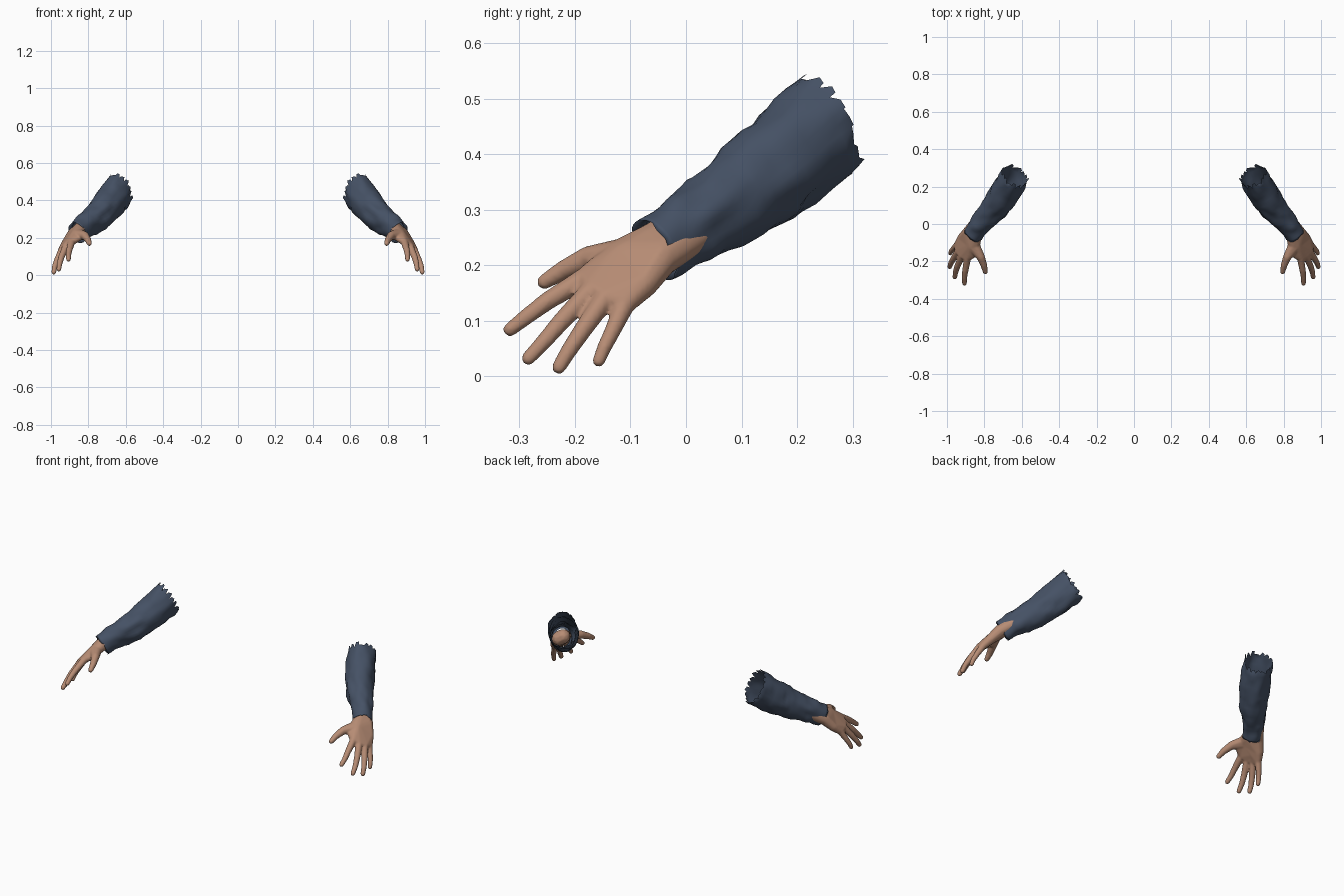
import bpy, bmesh, math, random
from mathutils import Vector, noise

if "Cube" in bpy.data.objects:
    bpy.data.objects.remove(bpy.data.objects["Cube"])

random.seed(4)


def material(name, color):
    m = bpy.data.materials.new(name)
    m.diffuse_color = (*color, 1)
    m.use_nodes = True
    m.node_tree.nodes["Principled BSDF"].inputs["Base Color"].default_value = m.diffuse_color
    return m


SKIN = material("skin", (0.47, 0.262, 0.175))
CLOTH = material("blue cloth", (0.060, 0.083, 0.130))


def make_object(name, bm, mat):
    mesh = bpy.data.meshes.new(name)
    bm.to_mesh(mesh)
    bm.free()
    mesh.materials.append(mat)
    for p in mesh.polygons:
        p.use_smooth = True
    ob = bpy.data.objects.new(name, mesh)
    bpy.context.collection.objects.link(ob)
    return ob


def mirror(ob):
    m = ob.modifiers.new("mirror", "MIRROR")
    m.use_mirror_merge = False


def hull(bm, balls):
    """Convex skin around balls given as (x, y, z, radius)."""
    part = bmesh.new()
    for x, y, z, r in balls:
        res = bmesh.ops.create_icosphere(part, subdivisions=2, radius=r)
        bmesh.ops.translate(part, verts=res["verts"], vec=(x, y, z))
    faces = part.faces[:]
    bmesh.ops.delete(part, geom=faces, context="FACES_ONLY")
    bmesh.ops.delete(part, geom=part.edges[:], context="EDGES_FACES")
    res = bmesh.ops.convex_hull(part, input=part.verts[:])
    loose = [v for v in part.verts if not v.link_faces]
    bmesh.ops.delete(part, geom=loose, context="VERTS")
    tmp = bpy.data.meshes.new("tmp")
    part.to_mesh(tmp)
    part.free()
    bm.from_mesh(tmp)
    bpy.data.meshes.remove(tmp)


def chain(bm, balls):
    for a, b in zip(balls, balls[1:]):
        hull(bm, [a, b])


# Hand: palm, wrist, fingers and thumb fused into one skin
hand = bmesh.new()
index = [(0.890, -0.180, 0.178, 0.020), (0.902, -0.250, 0.135, 0.017), (0.907, -0.286, 0.108, 0.015),
         (0.906, -0.317, 0.084, 0.013)]
middle = [(0.918, -0.168, 0.158, 0.020), (0.944, -0.225, 0.098, 0.017), (0.954, -0.256, 0.062, 0.015),
          (0.958, -0.284, 0.032, 0.013)]
ring = [(0.938, -0.144, 0.142, 0.020), (0.966, -0.186, 0.083, 0.017), (0.980, -0.211, 0.046, 0.015),
        (0.985, -0.229, 0.016, 0.013)]
pinky = [(0.944, -0.110, 0.130, 0.019), (0.967, -0.133, 0.080, 0.015), (0.978, -0.147, 0.052, 0.0135),
         (0.982, -0.157, 0.028, 0.012)]
thumb = [(0.850, -0.115, 0.222, 0.027), (0.820, -0.175, 0.212, 0.023), (0.802, -0.222, 0.190, 0.018),
         (0.795, -0.255, 0.170, 0.014)]
wrist = [(0.848, -0.070, 0.237, 0.034), (0.884, -0.045, 0.213, 0.034)]
heel = [(0.868, -0.115, 0.215, 0.030), (0.918, -0.075, 0.168, 0.027)]
for finger in (index, middle, ring, pinky, thumb):
    chain(hand, finger)
hull(hand, wrist + heel)
for a, b in ((index, middle), (middle, ring), (ring, pinky)):
    hull(hand, heel + [a[0], b[0]])
hull(hand, [wrist[0], heel[0], thumb[0]])
hull(hand, [thumb[0], thumb[1], heel[0]])
hull(hand, [thumb[0], (0.842, -0.155, 0.205, 0.016), index[0]])   # web by the thumb
hull(hand, wrist + [(0.805, 0.010, 0.275, 0.040), (0.825, 0.020, 0.262, 0.040)])  # forearm stub

hands = make_object("hands", hand, SKIN)
rm = hands.modifiers.new("fuse", "REMESH")
rm.mode = "VOXEL"
rm.voxel_size = 0.0045
rm.use_smooth_shade = True
sm = hands.modifiers.new("soften", "SMOOTH")
sm.factor = 0.5
sm.iterations = 5
mirror(hands)

# Sleeve: open tube of oval rings (x, y, z, width radius, height radius)
RINGS = [(0.858, -0.056, 0.228, 0.052, 0.062), (0.833, -0.015, 0.252, 0.055, 0.064),
         (0.795, 0.030, 0.281, 0.063, 0.073), (0.738, 0.095, 0.325, 0.075, 0.083),
         (0.692, 0.165, 0.379, 0.079, 0.091), (0.640, 0.250, 0.448, 0.077, 0.097)]
AXIS = Vector((-0.505, 0.714, 0.483)).normalized()
SIDE = Vector((0.816, 0.577, 0)).normalized()
UP = SIDE.cross(AXIS).normalized()
SEG, STEPS = 36, 4


def spline(p0, p1, p2, p3, t):
    return [0.5 * (2 * b + (c - a) * t + (2 * a - 5 * b + 4 * c - d) * t * t
                   + (3 * b - a - 3 * c + d) * t ** 3) for a, b, c, d in zip(p0, p1, p2, p3)]


path = []
n = len(RINGS)
for i in range(n - 1):
    p = [RINGS[max(0, min(n - 1, i + k))] for k in (-1, 0, 1, 2)]
    path += [spline(*p, s / STEPS) for s in range(STEPS)]
path.append(RINGS[-1])

sleeve = bmesh.new()
rows = []


def add_ring(c, scale=1.0, shift=lambda a: 0.0, wrinkle=0.0):
    row = []
    for j in range(SEG):
        a = 2 * math.pi * j / SEG
        out = SIDE * math.cos(a) * c[3] + UP * math.sin(a) * c[4]
        pos = Vector(c[:3]) + out * scale + AXIS * shift(a)
        pos += out.normalized() * noise.noise(pos * 22) * wrinkle
        row.append(sleeve.verts.new(pos))
    rows.append(row)


# turned-in cuff
add_ring([*(Vector(path[0][:3]) + AXIS * 0.02), *path[0][3:]], 0.80)
for k, c in enumerate(path):
    w = 0.003 + 0.008 * min(1, k / 8)
    if k == 0:
        add_ring(c, 1.0, lambda a: random.uniform(-0.005, 0.003), w)
    elif k == len(path) - 1:
        add_ring(c, 1.0, lambda a: random.uniform(-0.006, 0.006), w)
    else:
        add_ring(c, 1.0, wrinkle=w)
for r0, r1 in zip(rows, rows[1:]):
    for j in range(SEG):
        q = (j + 1) % SEG
        sleeve.faces.new((r0[j], r0[q], r1[q], r1[j]))

# torn flaps on the open end, longer towards the body
last = rows[-1]
for j in range(0, SEG, 2):
    a = 2 * math.pi * (j + 1) / SEG
    length = random.uniform(0.006, 0.022) + 0.016 * max(0, -math.cos(a))
    lean = random.uniform(-0.008, 0.004)
    out = SIDE * math.cos(a) + UP * math.sin(a)
    v = [last[j], last[j + 1], last[(j + 2) % SEG]]
    t = [sleeve.verts.new(p.co + AXIS * length * f + out * lean) for p, f in zip(v[:2], (0.65, 1.0))]
    sleeve.faces.new((v[0], v[1], t[1], t[0]))
    sleeve.faces.new((v[1], v[2], t[1]))
bmesh.ops.recalc_face_normals(sleeve, faces=sleeve.faces)
sleeves = make_object("sleeves", sleeve, CLOTH)
mirror(sleeves)
